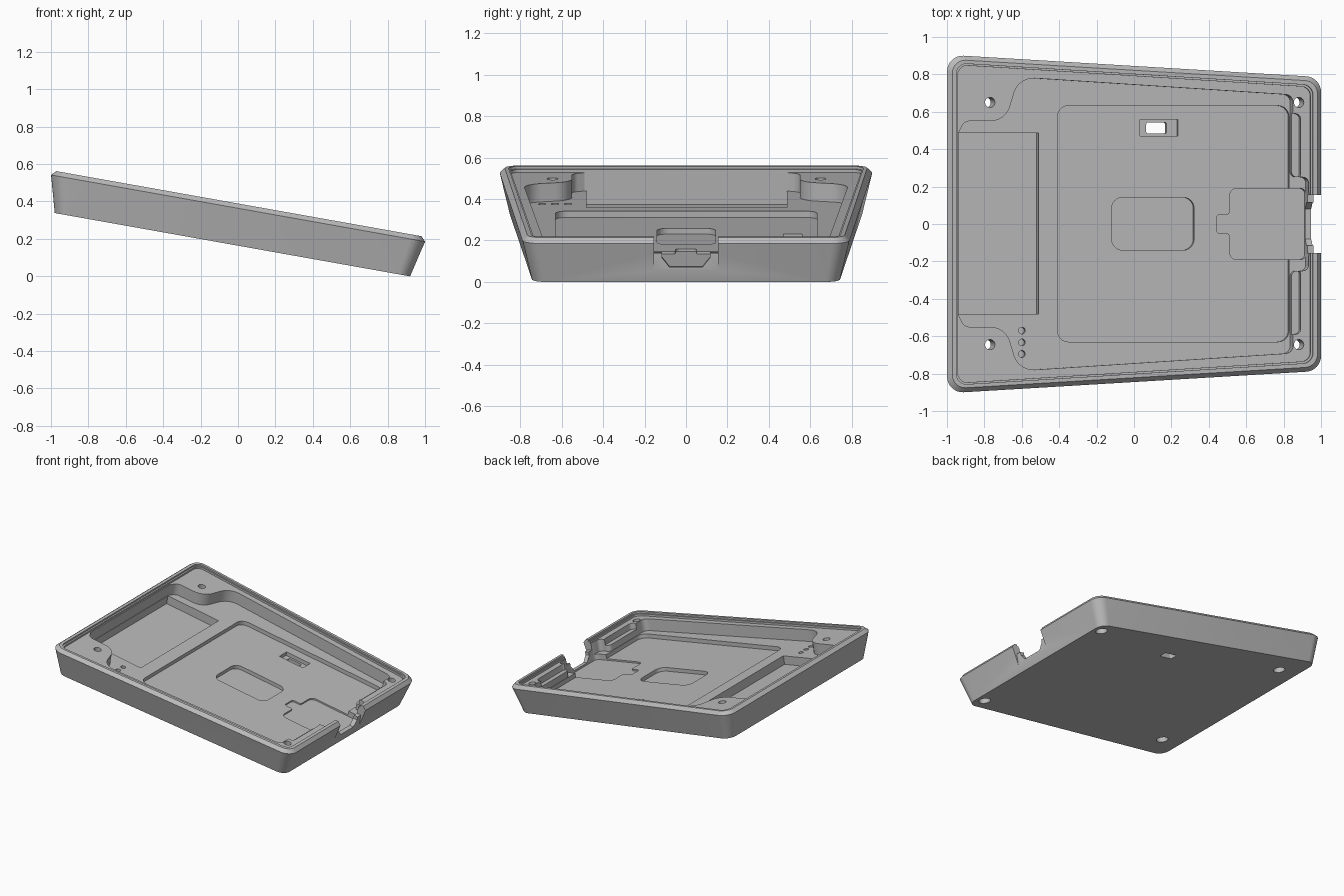
import bpy, bmesh, math
from mathutils import Vector, Matrix

if "Cube" in bpy.data.objects:
    bpy.data.objects.remove(bpy.data.objects["Cube"])

TILT = Matrix.Rotation(math.radians(10.1), 4, 'Y')
TOP = 0.7          # height that clears every cutter above the rim
BASE, SHELF, FLOOR, INNER = 0.161, 0.355, 0.265, 0.234

grey = bpy.data.materials.new("plain grey")
grey.use_nodes = True
grey.diffuse_color = (0.5, 0.5, 0.5, 1)
bsdf = next(n for n in grey.node_tree.nodes if n.type == 'BSDF_PRINCIPLED')
bsdf.inputs["Base Color"].default_value = (0.5, 0.5, 0.5, 1)


def rounded(corners, steps=6):
    """Round each (x, y, radius) corner of a polygon with a true arc."""
    out = []
    for i, (x, y, r) in enumerate(corners):
        b = Vector((x, y))
        prev = Vector(corners[i - 1][:2]) - b
        nxt = Vector(corners[(i + 1) % len(corners)][:2]) - b
        if r == 0:
            out.append(b)
            continue
        turn = math.pi - prev.angle(nxt)
        d, k = r * math.tan(turn / 2), math.cos(turn / 2)
        a, c = b + prev.normalized() * d, b + nxt.normalized() * d
        for s in range(steps + 1):
            t = s / steps
            p, q, m = (1 - t) ** 2, t * t, 2 * t * (1 - t) * k
            out.append((a * p + b * m + c * q) / (p + m + q))
    return out


def loft(name, rings):
    """Skin rings of 3D points, capping both ends."""
    bm = bmesh.new()
    loops = [[bm.verts.new(p) for p in ring] for ring in rings]
    for lo, hi in zip(loops, loops[1:]):
        n = len(lo)
        for i in range(n):
            j = (i + 1) % n
            bm.faces.new((lo[i], lo[j], hi[j], hi[i]))
    bm.faces.new(loops[0][::-1])
    bm.faces.new(loops[-1])
    bmesh.ops.recalc_face_normals(bm, faces=bm.faces)
    mesh = bpy.data.meshes.new(name)
    bm.to_mesh(mesh)
    bm.free()
    mesh.materials.append(grey)
    ob = bpy.data.objects.new(name, mesh)
    bpy.context.collection.objects.link(ob)
    return ob


def tray_ring(x0, x1, y0, y1, r, z):
    pts = rounded([(x0, -y0, r), (x1, -y1, r), (x1, y1, r), (x0, y0, r)], 8)
    return [(p.x, p.y, z) for p in pts]


# Tray shell: drafted walls, chamfered rim, stepped lip and lid shelf
tray = loft("tray", [
    tray_ring(-1.024, 0.906, 0.855, 0.74, 0.07, BASE),
    tray_ring(-1.079, 0.952, 0.905, 0.785, 0.085, 0.358),
    tray_ring(-1.055, 0.928, 0.88, 0.763, 0.07, 0.383),
    tray_ring(-1.033, 0.904, 0.86, 0.742, 0.055, 0.383),
    tray_ring(-1.033, 0.904, 0.86, 0.742, 0.055, 0.37),
    tray_ring(-1.022, 0.893, 0.85, 0.732, 0.05, 0.37),
    tray_ring(-1.022, 0.893, 0.85, 0.732, 0.05, SHELF),
])


def cut(cutter):
    cutter.hide_render = True
    mod = tray.modifiers.new("cut", 'BOOLEAN')
    mod.operation, mod.solver, mod.object = 'DIFFERENCE', 'EXACT', cutter
    bpy.context.view_layer.objects.active = tray
    bpy.ops.object.modifier_apply(modifier=mod.name)
    bpy.data.objects.remove(cutter)


def cut_prism(pts, z0, z1=TOP):
    cut(loft("cutter", [[(p[0], p[1], z) for p in pts] for z in (z0, z1)]))


def cut_rect(x0, x1, y0, y1, z0, z1=TOP, r=0):
    cut_prism(rounded([(x0, y0, r), (x1, y0, r), (x1, y1, r), (x0, y1, r)]), z0, z1)


def cut_hole(x, y, r, z0, z1):
    ring = [(x + r * math.cos(a), y + r * math.sin(a))
            for a in (i * math.tau / 24 for i in range(24))]
    cut_prism(ring, z0, z1)


def mirrored(half):
    return half + [(x, -y, r) for x, y, r in reversed(half)]


# Main pocket, curving around the corner posts
cut_prism(rounded(mirrored([
    (-1.015, 0.49, 0), (-0.985, 0.55, 0.05), (-0.76, 0.55, 0.11), (-0.69, 0.785, 0.11),
    (0.80, 0.69, 0.04), (0.80, 0.25, 0.03), (0.885, 0.25, 0.03)])), FLOOR)

# Ledges let into the pocket's end wall
for y0, y1 in ((0.24, 0.59), (-0.59, -0.24)):
    cut_rect(0.74, 0.842, y0, y1, 0.31, r=0.03)

# Battery bay and lowered central floor
cut_rect(-1.012, -0.565, -0.48, 0.487, 0.2)
cut_rect(-0.463, 0.795, -0.63, 0.633, INNER, r=0.06)

# Rounded pad recess
cut_rect(-0.163, 0.285, -0.14, 0.143, 0.206, r=0.06)

# Switch slot with its window through the base
cut_rect(-0.01, 0.197, 0.47, 0.56, 0.205)
cut_rect(0.03, 0.14, 0.483, 0.543, 0.1, r=0.01)

# Connector recess with a tab
cut_prism(rounded(mirrored([
    (0.405, 0.05, 0.02), (0.477, 0.05, 0.015), (0.477, 0.19, 0.04), (0.887, 0.19, 0.03)])), 0.222)

# Cable notch: wall lowered, outside face set back, opening in the middle
cut_rect(0.8, 1.2, -0.155, 0.155, 0.305)
cut_rect(0.92, 1.2, -0.155, 0.155, 0.1)
opening = [(0.115, 0.5), (0.115, 0.28), (0.1, 0.262), (0.08, 0.236)]
opening += [(-y, z) for y, z in reversed(opening)]
cut(loft("cutter", [[(x, y, z) for y, z in opening] for x in (0.86, 1.2)]))

# Corner screw holes, counterbored from below
for x in (-0.845, 0.832):
    for y in (-0.645, 0.65):
        cut_hole(x, y, 0.027, 0.1, TOP)
        cut_hole(x, y, 0.042, 0.1, 0.225)

# Row of three blind holes in the floor
for y in (-0.57, -0.633, -0.695):
    cut_hole(-0.656, y, 0.018, 0.23, 0.3)

# Lean the tray and smooth only the rounded surfaces
tray.data.transform(TILT)
bpy.ops.object.select_all(action='DESELECT')
tray.select_set(True)
bpy.context.view_layer.objects.active = tray
bpy.ops.object.shade_smooth_by_angle(angle=math.radians(25))
